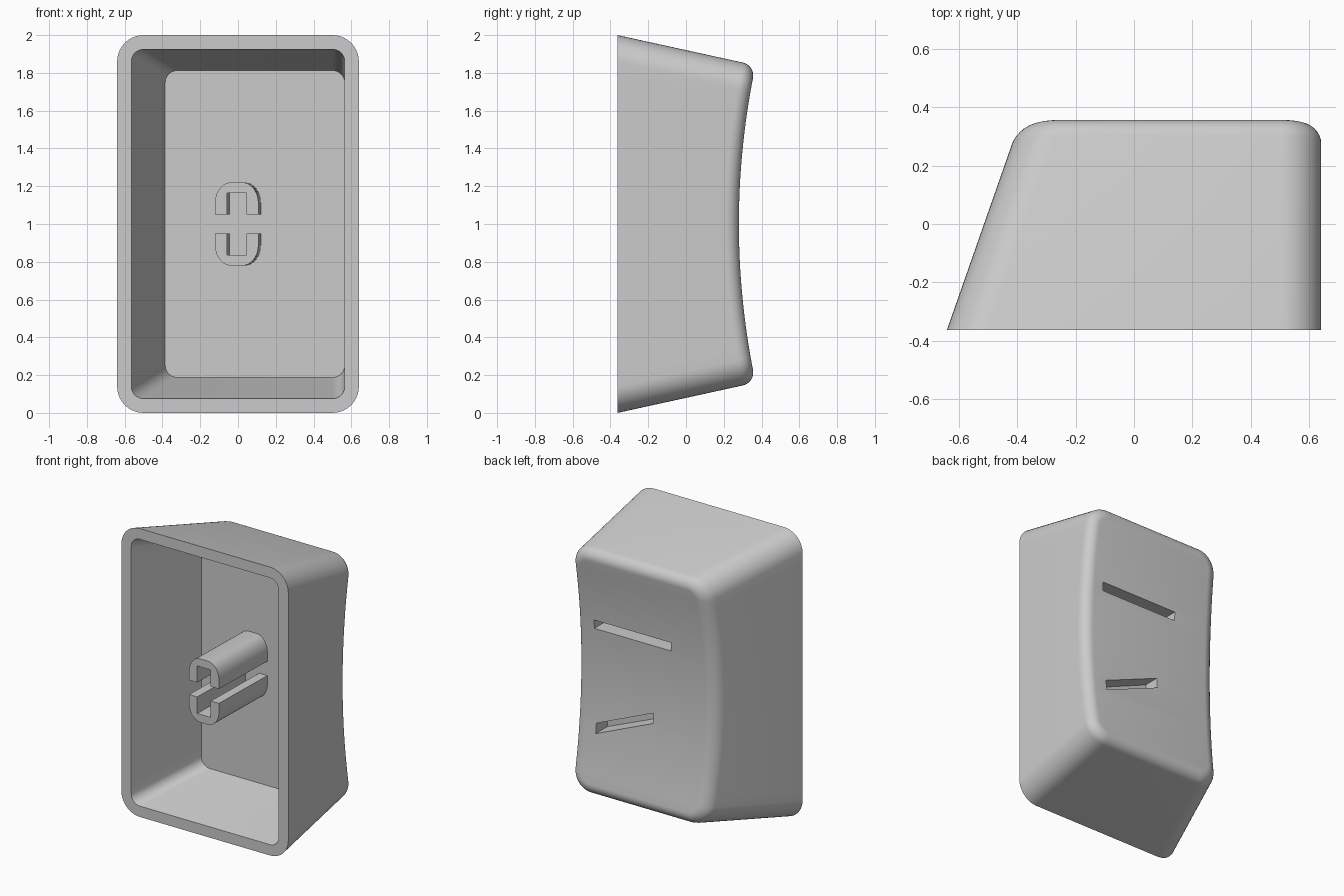
import bpy, bmesh
from math import sin, cos, pi

cube = bpy.data.objects.get("Cube")
if cube:
    bpy.data.objects.remove(cube)

FRONT, FLOOR, FILLET = -0.363, 0.15, 0.07

plastic = bpy.data.materials.new("grey_plastic")
plastic.use_nodes = True
grey = (0.6, 0.6, 0.6, 1)
plastic.diffuse_color = grey
plastic.node_tree.nodes["Principled BSDF"].inputs["Base Color"].default_value = grey


def make_object(name, bm):
    bmesh.ops.recalc_face_normals(bm, faces=bm.faces)
    mesh = bpy.data.meshes.new(name)
    bm.to_mesh(mesh)
    bm.free()
    mesh.materials.append(plastic)
    obj = bpy.data.objects.new(name, mesh)
    bpy.context.collection.objects.link(obj)
    return obj


def smooth(obj):
    bpy.ops.object.select_all(action='DESELECT')
    obj.select_set(True)
    bpy.context.view_layer.objects.active = obj
    bpy.ops.object.shade_smooth_by_angle(angle=0.6)


def dish(z):
    return 0.28 + (z - 1) ** 2 / 8


def side_point(side, t, y, inset, radius):
    """Point on a rounded rectangle: t runs 0-1 bottom arc, 1-2 straight, 2-3 top arc."""
    run = y - FRONT
    edge = 0.64 - inset if side > 0 else -0.64 + inset + 0.35 * run
    low = 0.219 * run + inset
    high = 2 - low
    if t < 1:
        a = t * pi / 2
        return edge - side * radius * (1 - sin(a)), low + radius * (1 - cos(a))
    if t <= 2:
        return edge, low + radius + (t - 1) * (high - low - 2 * radius)
    a = (t - 2) * pi / 2
    return edge - side * radius * (1 - cos(a)), high - radius * (1 - sin(a))


ARC, STRAIGHT = 10, 24
STEPS = ([i / ARC for i in range(ARC)] + [1 + i / STRAIGHT for i in range(STRAIGHT)]
         + [2 + i / ARC for i in range(ARC + 1)])


def ring(bm, inset, radius, depth):
    """Closed loop, right side going up and left side coming down."""
    loop = []
    for side, steps in ((1, STEPS), (-1, STEPS[::-1])):
        for t in steps:
            y = depth(1.8)
            for _ in range(3):
                x, z = side_point(side, t, y, inset, radius)
                y = depth(z)
            loop.append(bm.verts.new((x, y, z)))
    return loop


def cap(bm, loop):
    n = len(STEPS)
    right, left = loop[:n], loop[n:][::-1]
    for i in range(n - 1):
        bm.faces.new((right[i], right[i + 1], left[i + 1], left[i]))


# Hollow shell: cavity floor, cavity mouth, rim, outer walls, rounded edge, dish
bm = bmesh.new()
rings = [ring(bm, 0.075, 0.065, lambda z: FLOOR),
         ring(bm, 0.075, 0.065, lambda z: FRONT),
         ring(bm, 0, 0.14, lambda z: FRONT)]
for k in range(9):
    a = k / 8 * pi / 2
    drop, inset = FILLET * (1 - sin(a)), FILLET * (1 - cos(a))
    rings.append(ring(bm, inset, 0.14 - inset, lambda z: dish(z) - drop))
for lower, upper in zip(rings, rings[1:]):
    for i in range(len(lower)):
        j = (i + 1) % len(lower)
        bm.faces.new((lower[i], lower[j], upper[j], upper[i]))
cap(bm, rings[0])
cap(bm, rings[-1])
shell = make_object("shell", bm)


def prism(name, outline, y0, y1, shear=0):
    """Extrude an x-z outline along y, sliding it sideways by shear."""
    bm = bmesh.new()
    near = [bm.verts.new((x, y0, z)) for x, z in outline]
    far = [bm.verts.new((x + shear, y1, z)) for x, z in outline]
    bm.faces.new(near)
    bm.faces.new(far[::-1])
    for i in range(len(near)):
        j = (i + 1) % len(near)
        bm.faces.new((near[i], far[i], far[j], near[j]))
    return make_object(name, bm)


# Engraved bars in the dish: one level, one slanted
def engrave(name, x0, z0, x1, z1, half):
    outline = [(x0, z0 - half), (x1, z1 - half), (x1, z1 + half), (x0, z0 + half)]
    cutter = prism(name, outline, 0.175, 0.5)
    cutter.hide_render = True
    cut = shell.modifiers.new(name, 'BOOLEAN')
    cut.operation = 'DIFFERENCE'
    cut.solver = 'EXACT'
    cut.object = cutter
    bpy.context.view_layer.objects.active = shell
    bpy.ops.object.modifier_apply(modifier=name)
    bpy.data.objects.remove(cutter)


engrave("level_bar_cutter", -0.09, 1.31, 0.5, 1.31, 0.03)
engrave("slanted_bar_cutter", 0.05, 0.775, 0.48, 0.595, 0.035)
smooth(shell)

# Stem: two facing U-shaped channels on the cavity floor
for name, way in (("upper_stem", 1), ("lower_stem", -1)):
    half, top, rx, rz = 0.115, 0.22, 0.085, 0.11
    arc = [(half - rx + rx * cos(i * pi / 20), top - rz + rz * sin(i * pi / 20))
           for i in range(11)]
    profile = [(0.052, 0.165), (0.052, 0.05), (half, 0.05)] + arc
    profile += [(-x, z) for x, z in profile[::-1]]
    outline = [(x - 0.007, 1 + way * z) for x, z in profile]
    smooth(prism(name, outline, FRONT, FLOOR + 0.01, 0.013))
